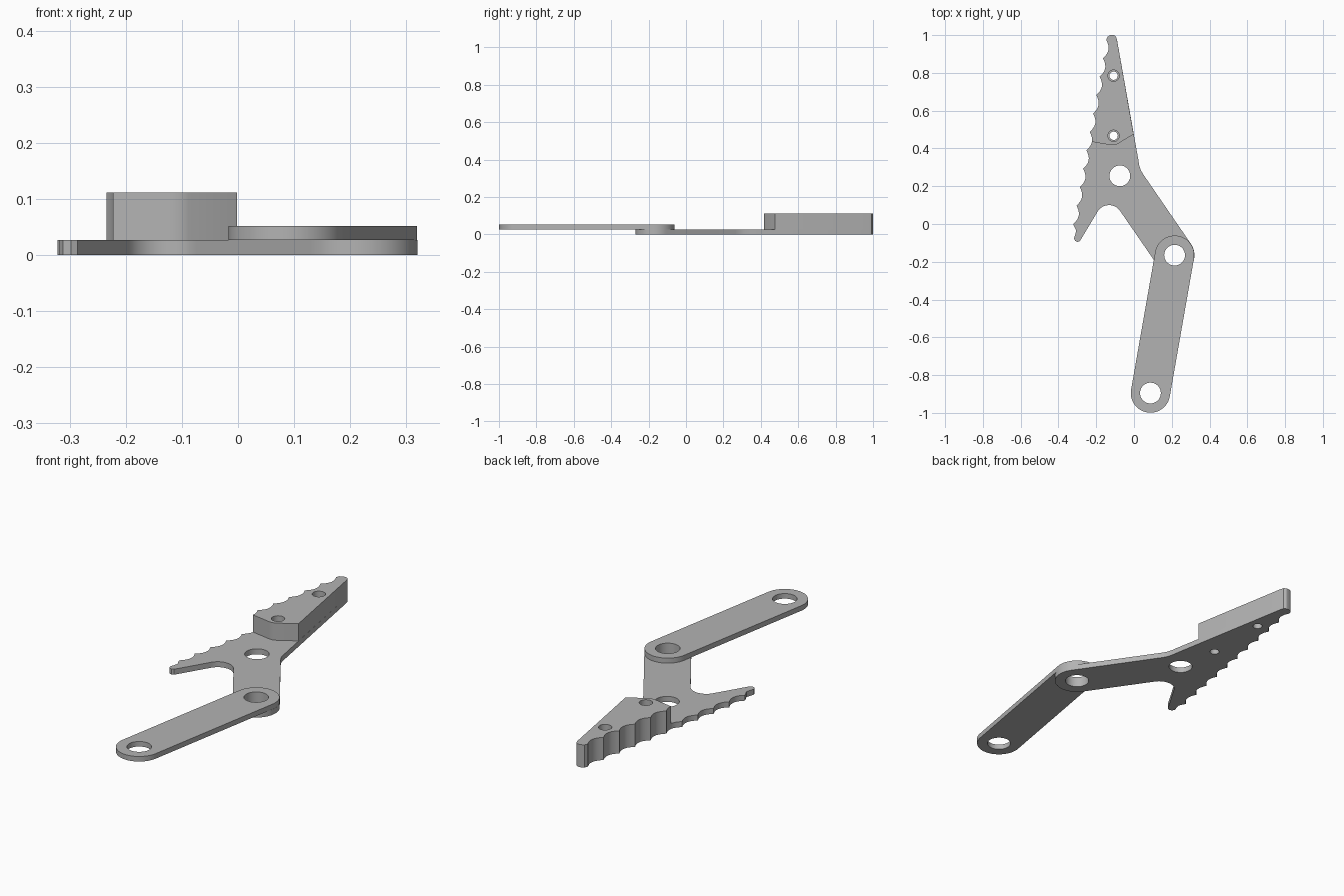
import bpy
import bmesh
from math import sin, cos, pi, radians, atan2
from mathutils import Vector

cube = bpy.data.objects.get("Cube")
if cube:
    bpy.data.objects.remove(cube, do_unlink=True)

grey = bpy.data.materials.new("plain grey")
grey.use_nodes = True
grey.diffuse_color = (0.45, 0.45, 0.45, 1)
grey.node_tree.nodes["Principled BSDF"].inputs["Base Color"].default_value = (0.45, 0.45, 0.45, 1)


def arc(centre, r, start, end, n=16):
    """Points along an arc, angles in degrees."""
    angles = [radians(start + (end - start) * i / n) for i in range(n + 1)]
    return [(centre[0] + r * cos(a), centre[1] + r * sin(a)) for a in angles]


def slab(name, outline, holes, bottom, top):
    """Flat plate with round holes, from a filled and extruded outline."""
    curve = bpy.data.curves.new(name, 'CURVE')
    curve.dimensions = '2D'
    curve.fill_mode = 'BOTH'
    curve.extrude = (top - bottom) / 2
    for points in [outline] + [arc(c, r, 0, 352.5, 47) for c, r in holes]:
        spline = curve.splines.new('POLY')
        spline.points.add(len(points) - 1)
        for p, (x, y) in zip(spline.points, points):
            p.co = (x, y, 0, 1)
        spline.use_cyclic_u = True
    obj = bpy.data.objects.new(name, curve)
    obj.location.z = (top + bottom) / 2
    bpy.context.collection.objects.link(obj)
    bpy.ops.object.select_all(action='DESELECT')
    bpy.context.view_layer.objects.active = obj
    obj.select_set(True)
    bpy.ops.object.convert(target='MESH')
    obj = bpy.context.object
    bm = bmesh.new()
    bm.from_mesh(obj.data)
    bmesh.ops.remove_doubles(bm, verts=bm.verts, dist=0.0001)
    bmesh.ops.recalc_face_normals(bm, faces=bm.faces)
    bm.to_mesh(obj.data)
    bm.free()
    obj.data.materials.clear()
    obj.data.materials.append(grey)
    bpy.ops.object.shade_smooth_by_angle(angle=radians(30))
    return obj


# Scalloped gripping edge, from the nose towards the rear finger
nose, heel = Vector((-0.147, 0.975)), Vector((-0.322, 0.0))
inward = Vector((0.984, -0.177))


def teeth(count, steps=10):
    points = []
    for i in range(1, int(count * steps) + 1):
        t = i / steps
        p = nose.lerp(heel, t / 10) + inward * 0.021 * abs(sin(pi * t)) ** 0.9
        points.append((p.x, p.y))
    return points


nose_tip = [(-0.09, 0.975), (-0.096, 0.993), (-0.107, 1.0), (-0.125, 1.0),
            (-0.14, 0.992), (-0.147, 0.975)]
pivot, link_end, hub = (0.215, -0.165), (0.087, -0.895), (-0.075, 0.255)
screws = [(-0.108, 0.785), (-0.108, 0.467)]

# Lower jaw plate with arm, crotch and short finger
finger_tip = [(-0.306, -0.035), (-0.311, -0.055), (-0.318, -0.075), (-0.312, -0.09),
              (-0.298, -0.095), (-0.286, -0.09)]
plate = nose_tip + teeth(10) + finger_tip
plate += arc((-0.132, 0.029), 0.071, 152, 35)
plate += arc(pivot, 0.105, 215, 395, 32)
plate += [(0.048, 0.264), (0.036, 0.285), (0.028, 0.308), (0.023, 0.34)]
slab("jaw_plate", plate, [(hub, 0.055), (pivot, 0.055)] + [(s, 0.022) for s in screws],
     0, 0.027)

# Raised jaw block following the same teeth
block = nose_tip + teeth(5.5)
block += [(-0.125, 0.418), (-0.105, 0.417), (-0.088, 0.423), (-0.002, 0.475)]
slab("jaw_block", block, [(s, 0.03) for s in screws], 0.027, 0.112)

# Connecting link with rounded ends
tilt = atan2(pivot[1] - link_end[1], pivot[0] - link_end[0]) * 180 / pi
link = arc(pivot, 0.104, tilt - 90, tilt + 90, 32) + arc(link_end, 0.104, tilt + 90, tilt + 270, 32)
slab("connecting_link", link, [(pivot, 0.055), (link_end, 0.055)], 0.027, 0.052)
